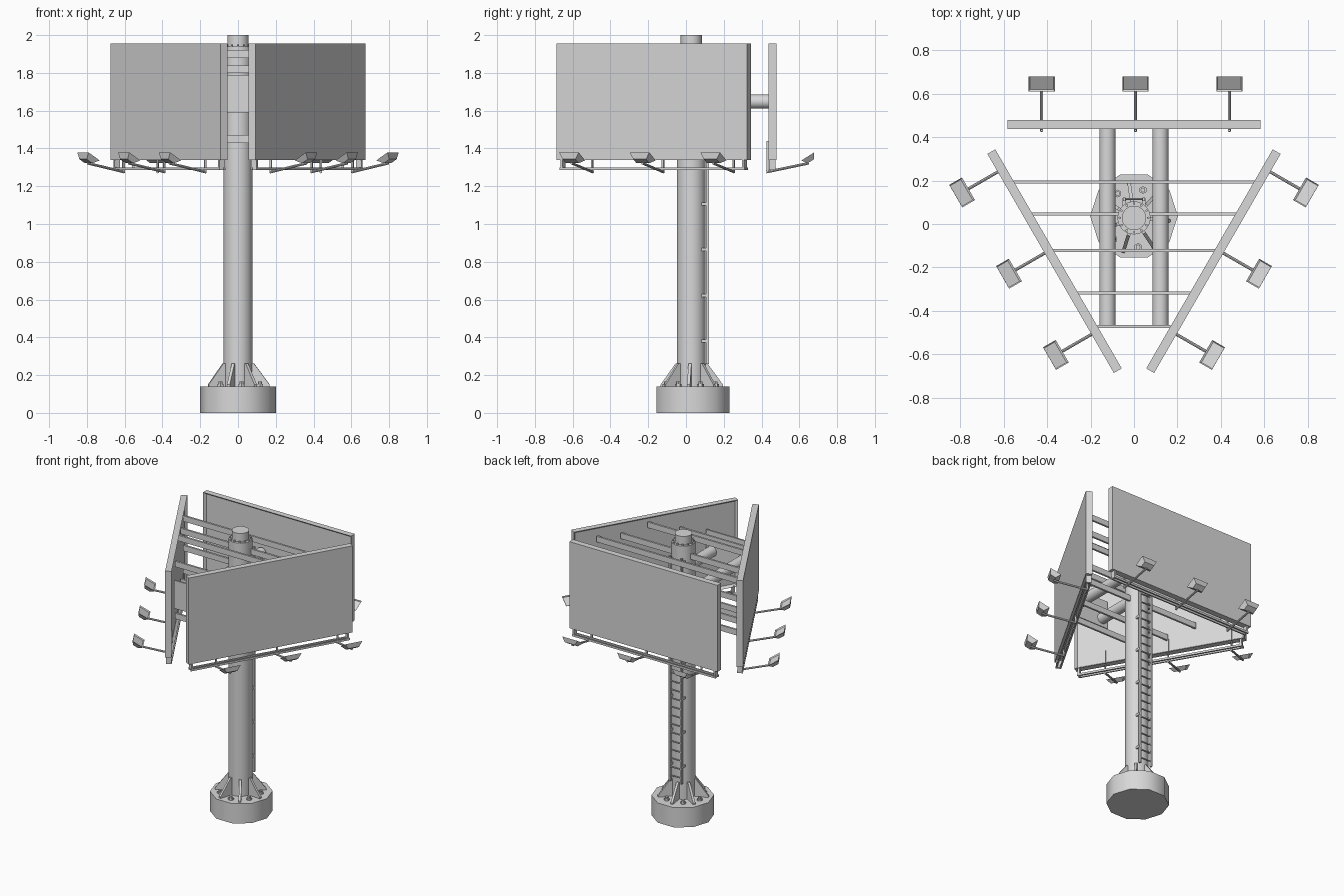
import bpy
import bmesh
import math
from mathutils import Matrix, Vector

if "Cube" in bpy.data.objects:
    bpy.data.objects.remove(bpy.data.objects["Cube"], do_unlink=True)

steel = bpy.data.materials.new("steel_grey")
steel.use_nodes = True
GREY = (0.69, 0.69, 0.69, 1)
steel.diffuse_color = GREY
steel.node_tree.nodes["Principled BSDF"].inputs["Base Color"].default_value = GREY

POLE_Y = 0.028
CENTRE = Vector((0, 0.04, 0))     # axis of the three-sided sign


def finish(name, bm, smooth=False, matrix=None):
    """Turn a bmesh into a named, coloured object."""
    bmesh.ops.recalc_face_normals(bm, faces=bm.faces)
    mesh = bpy.data.meshes.new(name)
    bm.to_mesh(mesh)
    bm.free()
    mesh.materials.append(steel)
    obj = bpy.data.objects.new(name, mesh)
    bpy.context.collection.objects.link(obj)
    if matrix:
        obj.matrix_world = matrix
    if smooth:
        bpy.ops.object.select_all(action='DESELECT')
        obj.select_set(True)
        bpy.context.view_layer.objects.active = obj
        bpy.ops.object.shade_smooth_by_angle(angle=math.radians(40))


def box(bm, centre, size):
    m = Matrix.Translation(centre) @ Matrix.Diagonal((*size, 1))
    return bmesh.ops.create_cube(bm, size=1, matrix=m)["verts"]


def rod(bm, start, end, radius, sides=24):
    a, b = Vector(start), Vector(end)
    d = b - a
    m = Matrix.Translation((a + b) / 2) @ d.to_track_quat('Z', 'Y').to_matrix().to_4x4()
    bmesh.ops.create_cone(bm, cap_ends=True, segments=sides, radius1=radius,
                          radius2=radius, depth=d.length, matrix=m)


def ring_point(angle, radius, z):
    return Vector((radius * math.cos(angle), POLE_Y + radius * math.sin(angle), z))


def prism(bm, outline, offset):
    """Solid made by sweeping a flat outline along an offset."""
    near = [bm.verts.new(p) for p in outline]
    far = [bm.verts.new(p + offset) for p in outline]
    bm.faces.new(near)
    bm.faces.new(far[::-1])
    for k in range(len(near)):
        bm.faces.new((near[k], near[k - 1], far[k - 1], far[k]))


# Ten-sided footing
bm = bmesh.new()
corners = [ring_point(math.tau * i / 10, 0.202, 0) + Vector((0, 0.009, 0)) for i in range(10)]
prism(bm, corners, Vector((0, 0, 0.14)))
finish("footing", bm, True)

# Pole and cap
bm = bmesh.new()
rod(bm, (0, POLE_Y, 0.13), (0, POLE_Y, 1.94), 0.076, 32)
finish("pole", bm, True)
bm = bmesh.new()
rod(bm, (0, POLE_Y, 1.93), (0, POLE_Y, 2.0), 0.056, 32)
finish("pole_cap", bm, True)

# Small bolts round the pole top
bm = bmesh.new()
for i in range(12):
    a = math.tau * i / 12
    rod(bm, ring_point(a, 0.066, 1.935), ring_point(a, 0.066, 1.95), 0.006, 6)
finish("cap_bolts", bm)

# Triangular gussets and anchor bolts round the foot
gussets, bolts = bmesh.new(), bmesh.new()
for i in range(7):
    a = math.radians(98) + math.tau * i / 7
    side = Vector((-math.sin(a), math.cos(a), 0)) * 0.008
    profile = [ring_point(a, r, z) - side for r, z in
               ((0.07, 0.135), (0.168, 0.135), (0.168, 0.15), (0.085, 0.262), (0.07, 0.262))]
    prism(gussets, profile, side * 2)
    b = a + math.pi / 7
    rod(bolts, ring_point(b, 0.135, 0.135), ring_point(b, 0.135, 0.152), 0.018, 6)
    rod(bolts, ring_point(b, 0.135, 0.15), ring_point(b, 0.135, 0.166), 0.011, 8)
finish("foot_gussets", gussets)
finish("anchor_bolts", bolts)

# Ladder up the back of the pole
bm = bmesh.new()
for x in (-0.045, 0.045):
    box(bm, (x, 0.115, 1.06), (0.012, 0.016, 1.6))
    for i in range(7):
        box(bm, (x, 0.094, 0.38 + i * 0.242), (0.016, 0.05, 0.016))
for i in range(26):
    z = 0.3 + i * 0.061
    rod(bm, (-0.045, 0.115, z), (0.045, 0.115, z), 0.005, 6)
finish("ladder", bm)

# Two heavy tubes running front to back, closed by a front plate
bm = bmesh.new()
for x in (-0.122, 0.122):
    rod(bm, (x, -0.468, 1.648), (x, 0.44, 1.648), 0.037)
finish("support_tubes", bm, True)
bm = bmesh.new()
box(bm, (0, -0.472, 1.69), (0.338, 0.012, 0.2))
finish("front_plate", bm)

# Cross beams between the two slanted boards
bm = bmesh.new()
for y, levels in ((0.193, (1.87, 1.66, 1.5)), (0.045, (1.86, 1.5)),
                  (-0.122, (1.9, 1.45)), (-0.317, (1.82, 1.45))):
    half = (0.4015 + 0.5 * (y - CENTRE.y)) / 0.866 + 0.012
    for z in levels:
        box(bm, (0, y, z), (half * 2, 0.014, 0.04))
finish("cross_beams", bm)


def board():
    """Advertising board with a recessed inner side."""
    bm = bmesh.new()
    box(bm, (0, 0.4225, 1.647), (1.165, 0.042, 0.615))
    bm.normal_update()
    inner = [f for f in bm.faces if f.normal.y < -0.9]
    bmesh.ops.inset_region(bm, faces=inner, thickness=0.02)
    bmesh.ops.translate(bm, verts=inner[0].verts, vec=(0, 0.018, 0))
    return bm


def lower_rail():
    """Double rail hung below a board on end posts."""
    bm = bmesh.new()
    for y in (0.408, 0.435):
        box(bm, (0, y, 1.293), (1.13, 0.01, 0.014))
    for x in (-0.555, 0.555):
        box(bm, (x, 0.4215, 1.316), (0.012, 0.034, 0.06))
    return bm


def lamp_arm():
    """Upright behind the board and a rising arm beneath it."""
    bm = bmesh.new()
    box(bm, (0, 0.391, 1.355), (0.01, 0.01, 0.17))
    rod(bm, (0, 0.386, 1.275), (0, 0.61, 1.322), 0.007, 8)
    return bm


def lamp_head():
    """Floodlight: tapered body, rim and recessed glass."""
    bm = bmesh.new()
    for v in box(bm, (0, 0, 0), (0.12, 0.08, 0.03)):
        if v.co.z < 0:
            v.co.x *= 0.65
            v.co.y *= 0.5
    bm.normal_update()
    top = [f for f in bm.faces if f.normal.z > 0.9]
    bmesh.ops.inset_region(bm, faces=top, thickness=0.008)
    bmesh.ops.translate(bm, verts=top[0].verts, vec=(0, 0, -0.008))
    return bm


# Repeat board, rail and lamps on all three sides
for i, (label, shift, lamp_x, lamp_out) in enumerate((
        ("back", -0.004, 0.007, 0), ("right", 0, 0.055, 0.028), ("left", 0, -0.055, 0.028))):
    turn = Matrix.Translation(CENTRE) @ Matrix.Rotation(math.tau * i / 3, 4, 'Z')
    place = turn @ Matrix.Translation((0, shift, 0))
    finish(label + "_board", board(), matrix=place)
    finish(label + "_lower_rail", lower_rail(), matrix=place)
    for k in (-1, 0, 1):
        spot = turn @ Matrix.Translation((lamp_x + 0.432 * k, lamp_out, 0))
        tilt = Matrix.Translation((0, 0.613, 1.345)) @ Matrix.Rotation(math.radians(32), 4, 'X')
        finish(f"{label}_lamp_arm_{k + 2}", lamp_arm(), matrix=spot)
        finish(f"{label}_lamp_head_{k + 2}", lamp_head(), matrix=spot @ tilt)
